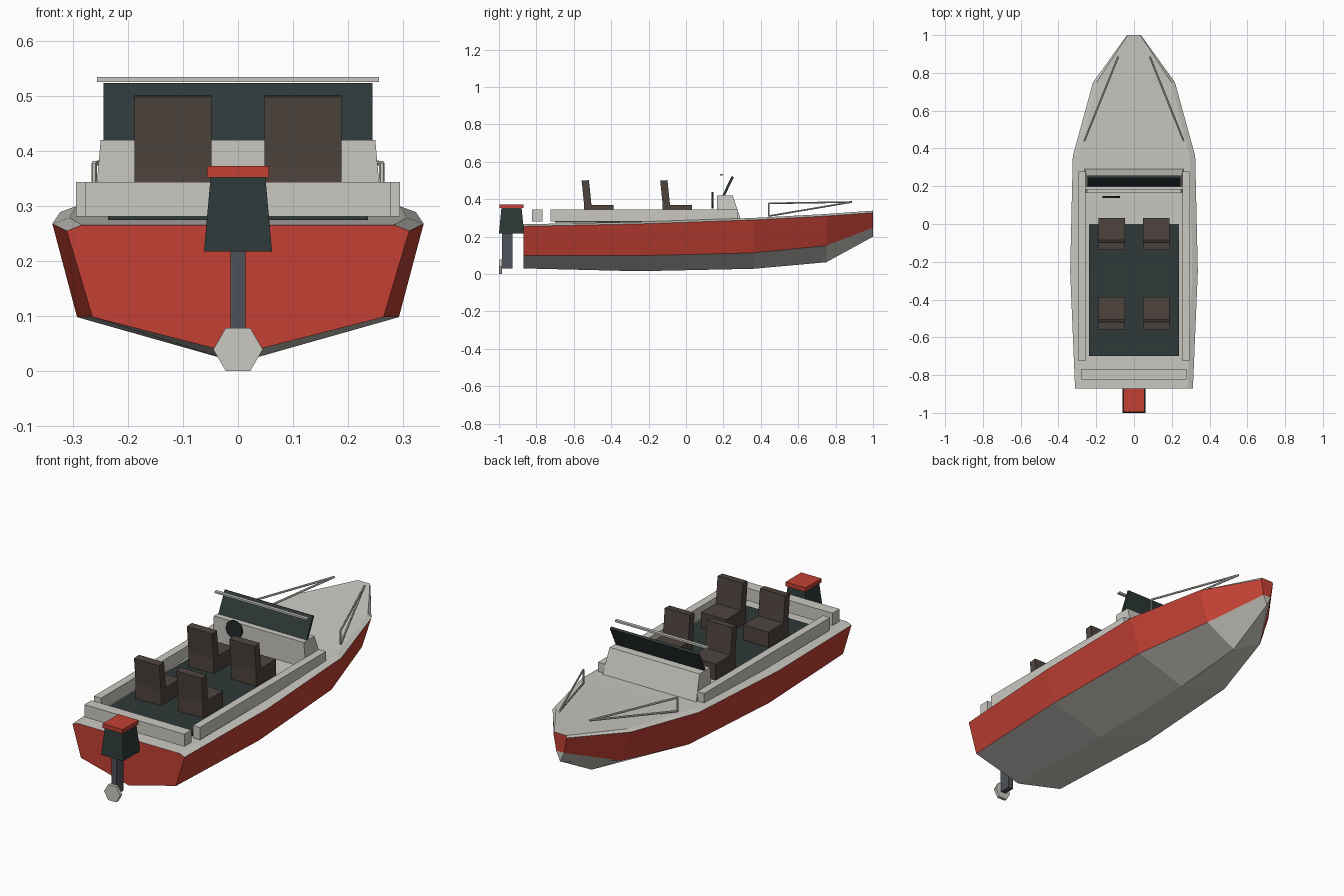
import bpy, bmesh, math
from mathutils import Vector

if "Cube" in bpy.data.objects:
    bpy.data.objects.remove(bpy.data.objects["Cube"])


def material(name, rgb):
    lin = [((c / 255 + 0.055) / 1.055) ** 2.4 for c in rgb]
    m = bpy.data.materials.new(name)
    m.diffuse_color = (*lin, 1)
    m.use_nodes = True
    m.node_tree.nodes["Principled BSDF"].inputs["Base Color"].default_value = m.diffuse_color
    return m


RED = material("red paint", (194, 64, 52))
PALE = material("pale grey", (203, 201, 194))
TEAL = material("dark teal", (46, 56, 56))
BROWN = material("seat brown", (78, 68, 62))
SLATE = material("slate metal", (78, 82, 90))
BLACK = material("wheel black", (36, 41, 42))


def finish(name, bm, *mats):
    bmesh.ops.recalc_face_normals(bm, faces=bm.faces)
    me = bpy.data.meshes.new(name)
    bm.to_mesh(me)
    bm.free()
    for m in mats:
        me.materials.append(m)
    ob = bpy.data.objects.new(name, me)
    bpy.context.collection.objects.link(ob)
    return ob


def loft(name, sections, mat):
    """Closed solid through matching rings of points."""
    bm = bmesh.new()
    rings = [[bm.verts.new(p) for p in s] for s in sections]
    n = len(rings[0])
    for a, b in zip(rings, rings[1:]):
        for i in range(n):
            j = (i + 1) % n
            bm.faces.new((a[i], a[j], b[j], b[i]))
    bm.faces.new(rings[0])
    bm.faces.new(rings[-1])
    return finish(name, bm, mat)


def prism(name, profile, x0, x1, mat):
    """Side profile of (y, z) points extruded across x."""
    return loft(name, [[(x, y, z) for y, z in profile] for x in (x0, x1)], mat)


def box(name, x, y, z, mat):
    return prism(name, [(y[0], z[0]), (y[1], z[0]), (y[1], z[1]), (y[0], z[1])],
                 x[0], x[1], mat)


def disc(name, centre, radius, depth, sides, mat):
    """Flat disc facing along y."""
    cx, cy, cz = centre
    ring = [(cx + radius * math.cos(2 * math.pi * i / sides),
             cz + radius * math.sin(2 * math.pi * i / sides)) for i in range(sides)]
    return loft(name, [[(x, cy + d, z) for x, z in ring]
                       for d in (-depth / 2, depth / 2)], mat)


def rod(name, a, b, r, mat):
    a, b = Vector(a), Vector(b)
    q = (b - a).to_track_quat('Z', 'Y')
    ring = [q @ Vector((r * math.cos(t * math.pi / 3), r * math.sin(t * math.pi / 3), 0))
            for t in range(6)]
    return loft(name, [[p + v for v in ring] for p in (a, b)], mat)


# Hull: y, keel z, chine half width, chine z, sheer half width, sheer z
STATIONS = [
    (-0.87, 0.030, 0.265, 0.098, 0.312, 0.255),
    (-0.25, 0.015, 0.293, 0.098, 0.338, 0.268),
    (0.36, 0.028, 0.268, 0.113, 0.324, 0.289),
    (0.75, 0.063, 0.165, 0.152, 0.217, 0.310),
    (1.00, 0.200, 0.022, 0.248, 0.037, 0.328),
]
bm = bmesh.new()
rings = []
for y, zk, wc, zc, ws, zs in STATIONS:
    wd, zd = ws * 0.91, zs + 0.011
    pts = [(0, zk), (wc, zc), (ws, zs), (wd, zd), (-wd, zd), (-ws, zs), (-wc, zc)]
    rings.append([bm.verts.new((x, y, z)) for x, z in pts])
for a, b in zip(rings, rings[1:]):
    for i in range(7):
        j = (i + 1) % 7
        f = bm.faces.new((a[i], a[j], b[j], b[i]))
        f.material_index = 0 if i in (1, 5) else 1      # red topsides only
bm.faces.new(rings[0])                                  # transom
bm.faces.new(rings[-1][1:])                             # red stem
bm.faces.new((rings[-1][0], rings[-1][1], rings[-1][6])).material_index = 1
finish("hull", bm, RED, PALE)

# Cockpit
box("cockpit_floor", (-0.237, 0.237), (-0.70, 0.0), (0.275, 0.293), TEAL)
box("stern_coaming", (-0.278, 0.278), (-0.824, -0.768), (0.281, 0.344), PALE)
for s, side in ((-1, "left"), (1, "right")):
    box("side_coaming_" + side, sorted((s * 0.256, s * 0.295)), (-0.724, 0.277),
        (0.281, 0.344), PALE)

# Four seats
for c, row in ((-0.05, "front"), (-0.47, "rear")):
    for s, side in ((-1, "left"), (1, "right")):
        x = sorted((s * 0.048, s * 0.188))
        box(f"seat_cushion_{row}_{side}", x, (c - 0.075, c + 0.083), (0.285, 0.37), BROWN)
        prism(f"seat_back_{row}_{side}",
              [(c - 0.073, 0.352), (c - 0.034, 0.355), (c - 0.049, 0.502), (c - 0.088, 0.499)],
              x[0], x[1], BROWN)

# Console, narrowing slightly toward the top
loft("console", [
    [(-0.262, 0.168, 0.285), (0.262, 0.168, 0.285), (0.262, 0.295, 0.285), (-0.262, 0.295, 0.285)],
    [(-0.25, 0.165, 0.42), (0.25, 0.165, 0.42), (0.25, 0.25, 0.42), (-0.25, 0.25, 0.42)],
], PALE)
prism("windscreen", [(0.194, 0.42), (0.206, 0.415), (0.256, 0.518), (0.244, 0.524)],
      -0.245, 0.245, TEAL)
box("windscreen_rail", (-0.257, 0.257), (0.182, 0.198), (0.526, 0.535), PALE)
disc("steering_wheel", (-0.12, 0.142, 0.395), 0.046, 0.01, 10, BLACK)

# Bow rails
for s, side in ((-1, "left"), (1, "right")):
    foot, top, tip = (s * 0.262, 0.442, 0.31), (s * 0.262, 0.442, 0.378), (s * 0.084, 0.886, 0.385)
    rod("bow_rail_post_" + side, foot, top, 0.005, PALE)
    rod("bow_rail_upper_" + side, top, tip, 0.005, PALE)
    rod("bow_rail_lower_" + side, foot, tip, 0.005, PALE)

# Outboard motor
loft("motor_cowl", [
    [(-w, y0, z), (w, y0, z), (w, y1, z), (-w, y1, z)]
    for w, y0, y1, z in ((0.062, -1.0, -0.865, 0.217), (0.05, -0.987, -0.879, 0.352))
], TEAL)
box("motor_cap", (-0.056, 0.056), (-0.996, -0.87), (0.352, 0.373), RED)
box("motor_leg", (-0.014, 0.014), (-0.985, -0.928), (0.03, 0.217), SLATE)
disc("propeller", (0, -0.992, 0.039), 0.045, 0.016, 6, PALE)
